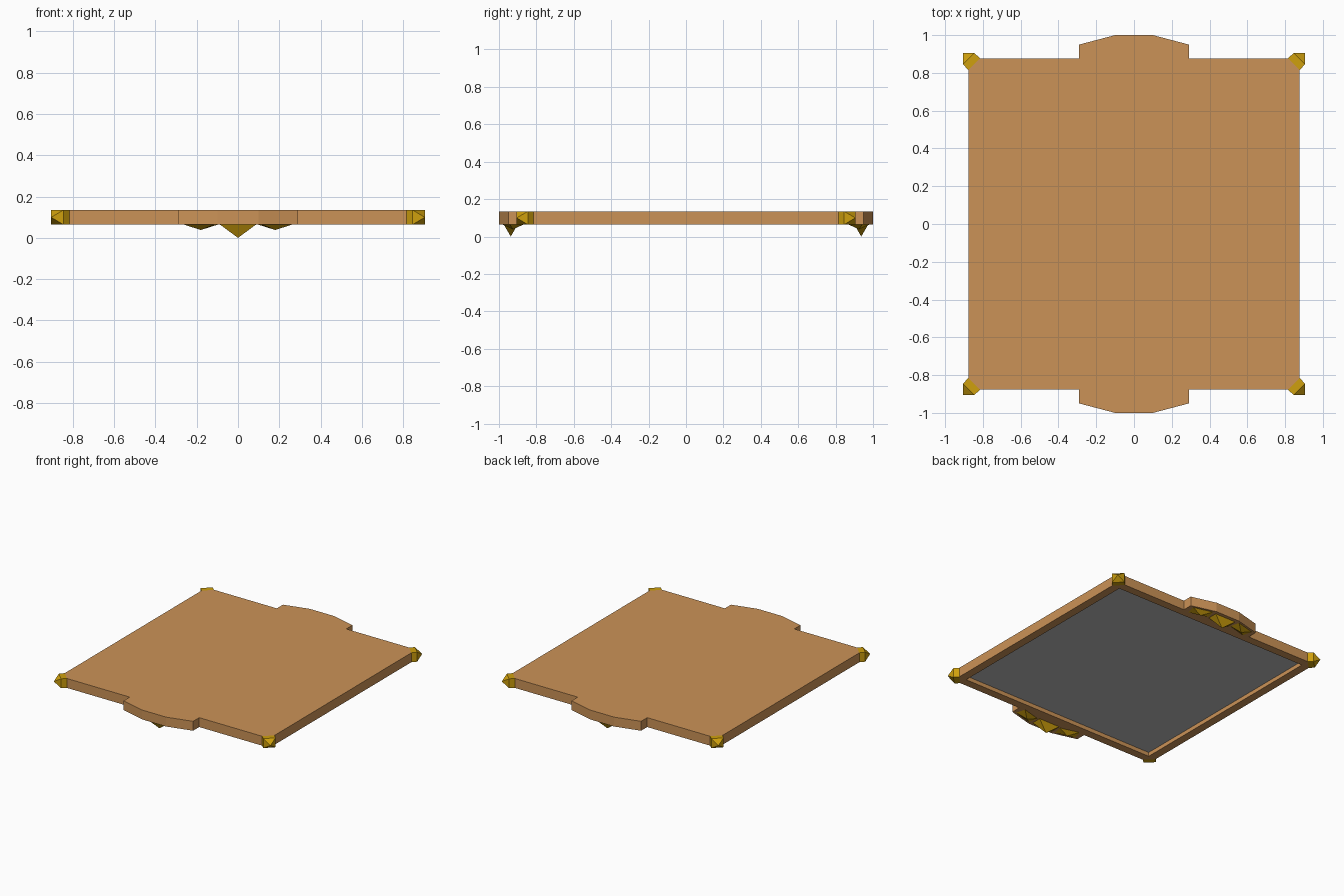
import bpy, bmesh, math
from mathutils import Vector, Matrix

if "Cube" in bpy.data.objects:
    bpy.data.objects.remove(bpy.data.objects["Cube"])

TOP, BOT = 0.135, 0.064      # slab heights
MID = (TOP + BOT) / 2
E, C = 0.877, 0.815          # slab half size, start of the cut corners
IN, RECESS = 0.815, 0.03     # panel half size, depth below


def material(name, rgb):
    m = bpy.data.materials.new(name)
    m.diffuse_color = (*rgb, 1)
    m.use_nodes = True
    m.node_tree.nodes["Principled BSDF"].inputs["Base Color"].default_value = m.diffuse_color
    return m


wood = material("warm wood", (0.60, 0.29, 0.095))
gold = material("gold", (0.62, 0.35, 0.004))
grey = material("grey panel", (0.50, 0.50, 0.50))


def build(name, verts, faces, mats):
    me = bpy.data.meshes.new(name)
    me.from_pydata([tuple(v) for v in verts], [], faces)
    bm = bmesh.new()
    bm.from_mesh(me)
    bmesh.ops.recalc_face_normals(bm, faces=bm.faces)
    bm.to_mesh(me)
    bm.free()
    for m in mats:
        me.materials.append(m)
    ob = bpy.data.objects.new(name, me)
    bpy.context.collection.objects.link(ob)
    return ob


# Slab outline: cut corners and a crest bulging out of the front and back
half = [(E, -C), (E, C), (C, E), (0.29, E), (0.29, 0.95), (0.10, 1.0)]
back = half[1:] + [(-x, y) for x, y in reversed(half[1:])]
outline = back + [(-x, -y) for x, y in back]
n = len(outline)
verts = [(x, y, z) for z in (TOP, BOT) for x, y in outline]
faces = [tuple(range(n))] + [(i, (i + 1) % n, n + (i + 1) % n, n + i) for i in range(n)]
faces.append(tuple(range(2 * n - 1, n - 1, -1)))
board = build("board", verts, faces, [wood, grey])

# Recess cut into the underside, its floor is the grey panel
h = (RECESS + 0.1) / 2
bpy.ops.mesh.primitive_cube_add(size=2, location=(0, 0, BOT + RECESS - h))
cutter = bpy.context.object
cutter.name = "recess_cutter"
cutter.scale = (IN, IN, h)
cutter.hide_render = True
cutter.data.materials.append(wood)
mod = board.modifiers.new("recess", 'BOOLEAN')
mod.operation, mod.object, mod.solver = 'DIFFERENCE', cutter, 'EXACT'
bpy.context.view_layer.objects.active = board
bpy.ops.object.modifier_apply(modifier="recess")
bpy.data.objects.remove(cutter)
for p in board.data.polygons:
    p.material_index = int(p.normal.z < -0.9 and abs(p.center.z - BOT - RECESS) < 0.002)

# Gold corner studs: diagonal block ending in a pyramid
O, K = 0.905, 0.845
for sx in (-1, 1):
    for sy in (-1, 1):
        ring = [(C, E), (E, C), (O, K), (K, O)]
        v = [(sx * x, sy * y, z) for z in (BOT, TOP) for x, y in ring]
        v.append((sx * O, sy * O, MID))
        f = [(0, 1, 2, 3), (4, 5, 6, 7), (0, 1, 5, 4), (1, 2, 6, 5), (3, 0, 4, 7),
             (2, 3, 8), (3, 7, 8), (7, 6, 8), (6, 2, 8)]
        build("corner_stud", v, f, [gold])

# Gold pyramids hanging under each crest; the outer two follow its slope
for sy in (-1, 1):
    for x, y, w, tip, ang in ((0, 0.937, 0.087, 0.0, 0), (0.18, 0.925, 0.075, 0.038, -15),
                              (-0.18, 0.925, 0.075, 0.038, 15)):
        rot = Matrix.Rotation(math.radians(ang * sy), 3, 'Z')
        v = [rot @ Vector((a * w, b * 0.037, 0)) + Vector((x, sy * y, BOT))
             for a, b in ((-1, -1), (1, -1), (1, 1), (-1, 1))]
        v.append(Vector((x, sy * y, tip)))
        build("crest_pendant", v, [(0, 1, 2, 3), (0, 1, 4), (1, 2, 4), (2, 3, 4), (3, 0, 4)], [gold])
